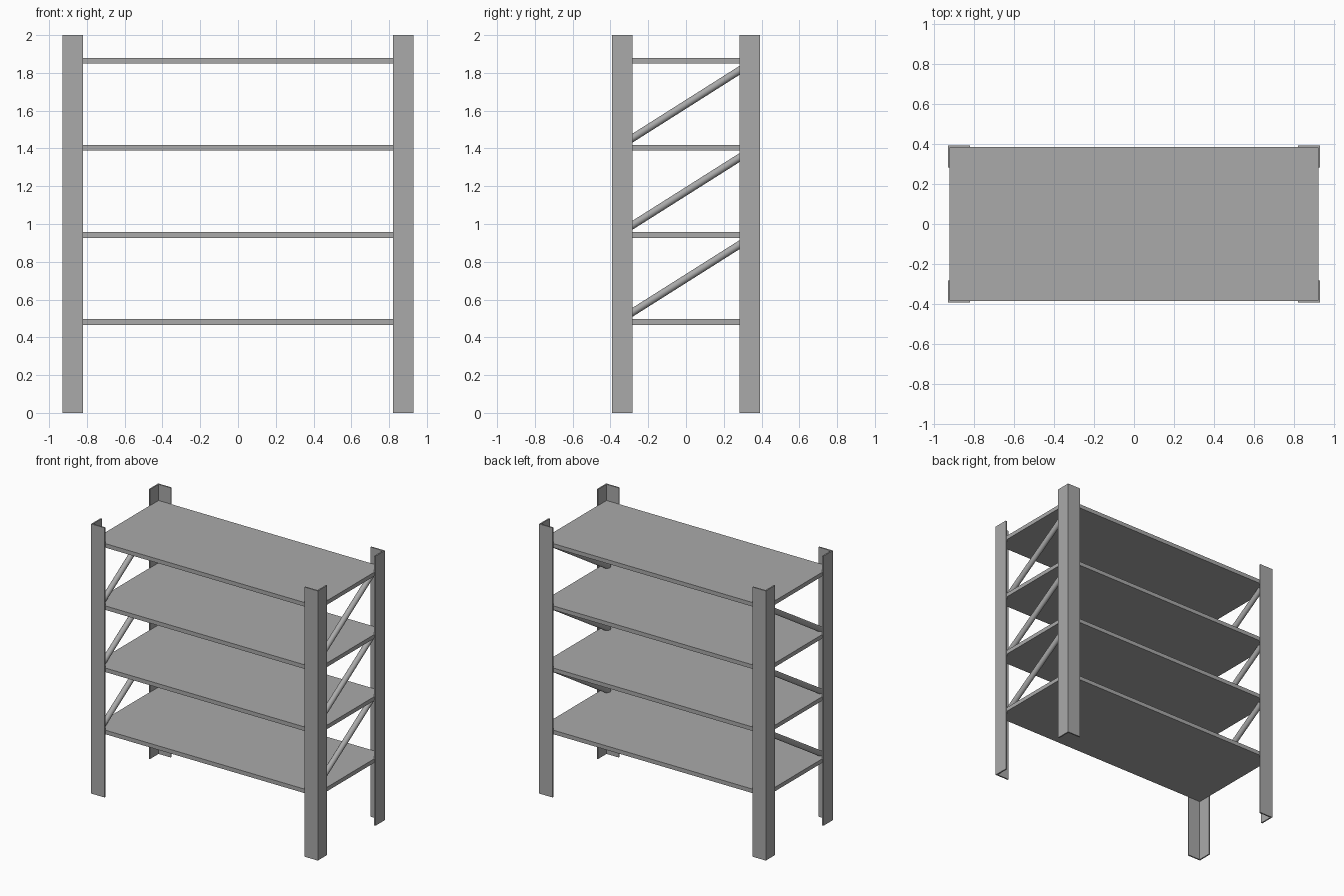
import bpy
from mathutils import Vector

cube = bpy.data.objects.get("Cube")
if cube:
    bpy.data.objects.remove(cube, do_unlink=True)

HALF_X, HALF_Y, HEIGHT = 0.93, 0.393, 2.0
FLANGE, SHEET = 0.11, 0.01
SHELF_TOPS = [0.496, 0.957, 1.418, 1.88]
SHELF_THICK = 0.03

steel = bpy.data.materials.new("grey_steel")
steel.use_nodes = True
COLOUR = (0.4, 0.4, 0.4, 1)
steel.diffuse_color = COLOUR
steel.node_tree.nodes["Principled BSDF"].inputs["Base Color"].default_value = COLOUR


def extrude_profile(name, points, bottom, top):
    """Closed prism from a counter-clockwise outline."""
    n = len(points)
    verts = [(x, y, z) for z in (bottom, top) for x, y in points]
    faces = [tuple(reversed(range(n))), tuple(range(n, 2 * n))]
    faces += [(i, (i + 1) % n, (i + 1) % n + n, i + n) for i in range(n)]
    mesh = bpy.data.meshes.new(name)
    mesh.from_pydata(verts, [], faces)
    mesh.materials.append(steel)
    obj = bpy.data.objects.new(name, mesh)
    bpy.context.collection.objects.link(obj)
    return obj


def rod(name, start, end, radius):
    axis = end - start
    bpy.ops.mesh.primitive_cylinder_add(
        vertices=24, radius=radius, depth=axis.length, location=(start + end) / 2,
        rotation=axis.to_track_quat("Z", "Y").to_euler())
    obj = bpy.context.object
    obj.name = name
    obj.data.materials.append(steel)
    bpy.ops.object.shade_smooth_by_angle()


# Angle-iron corner posts
angle = [(0, 0), (FLANGE, 0), (FLANGE, SHEET), (SHEET, SHEET), (SHEET, FLANGE), (0, FLANGE)]
for sx, side in ((-1, "right"), (1, "left")):
    for sy, end in ((-1, "front"), (1, "back")):
        outline = [(sx * (HALF_X - u), sy * (HALF_Y - v)) for u, v in angle]
        if sx * sy < 0:
            outline.reverse()
        extrude_profile(f"{end}_{side}_post", outline, 0, HEIGHT)

# Flat shelves set inside the posts
w, d = HALF_X - 0.008, HALF_Y - 0.009
for i, top in enumerate(SHELF_TOPS):
    extrude_profile(f"shelf_{i + 1}", [(-w, -d), (w, -d), (w, d), (-w, d)],
                    top - SHELF_THICK, top)

# Round diagonal braces at both ends, one in each bay
brace_x, brace_y = HALF_X - FLANGE / 2, HALF_Y - FLANGE / 2
for sx, side in ((-1, "right"), (1, "left")):
    for i, (low, high) in enumerate(zip(SHELF_TOPS, SHELF_TOPS[1:])):
        rod(f"{side}_brace_{i + 1}",
            Vector((sx * brace_x, -brace_y, low + 0.002)),
            Vector((sx * brace_x, brace_y, high - SHELF_THICK - 0.002)), 0.02)
